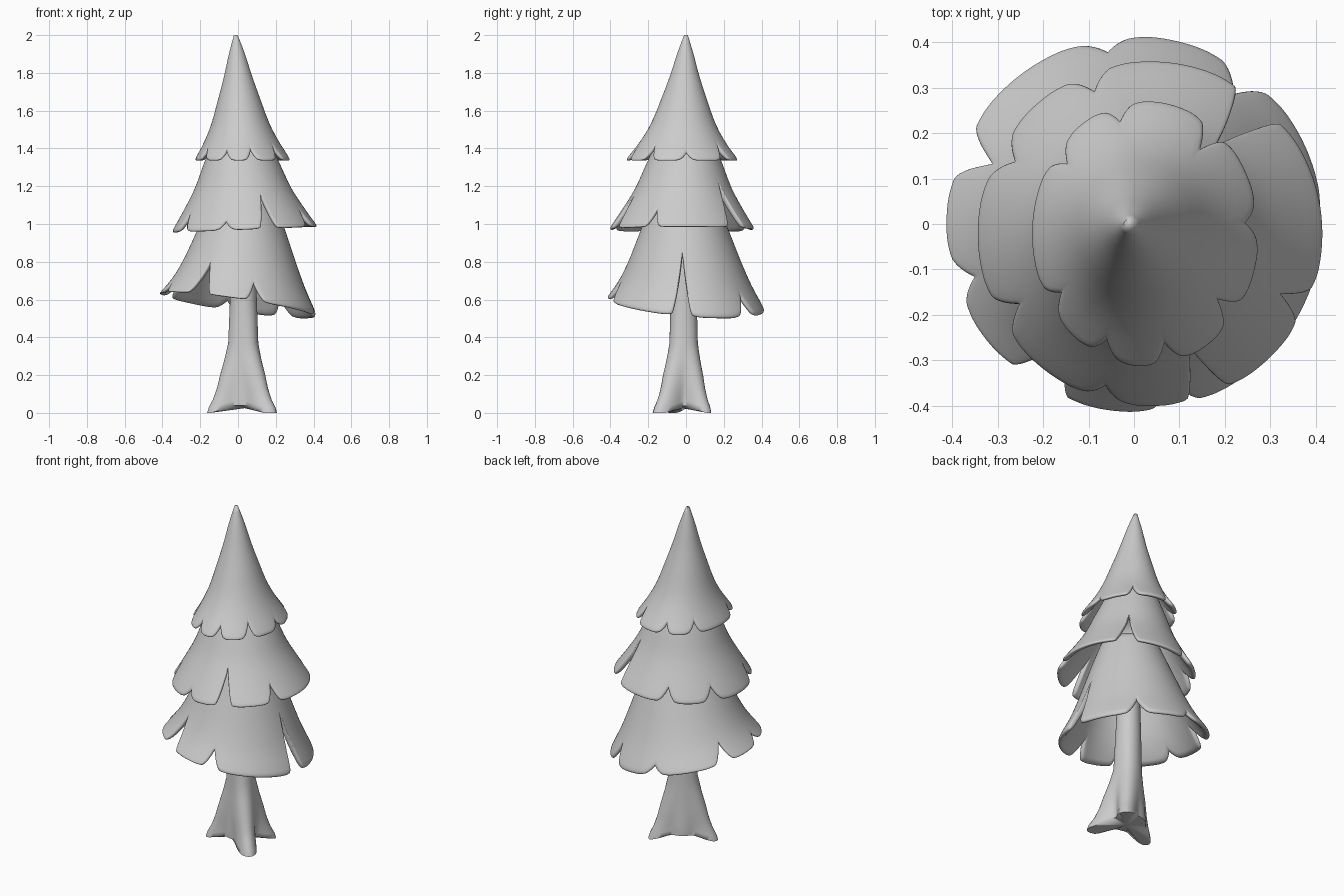
import bpy, bmesh
from math import sin, cos, pi, radians, degrees

if "Cube" in bpy.data.objects:
    bpy.data.objects.remove(bpy.data.objects["Cube"])

COLS = 360


def spline(pts, t):
    """Smooth (Catmull-Rom) value along evenly spaced control points."""
    n = len(pts) - 1
    i = min(int(t * n), n - 1)
    f = t * n - i
    p = [pts[max(0, min(n, i + k))] for k in (-1, 0, 1, 2)]
    return [0.5 * (2 * b + (c - a) * f + (2 * a - 5 * b + 4 * c - d) * f * f
                   + (3 * b - a - 3 * c + d) * f ** 3) for a, b, c, d in zip(*p)]


def gap(a, b):
    return abs((a - b + 180) % 360 - 180)


def loft(name, rings):
    """Closed skin over a stack of rings, smooth shaded."""
    bm = bmesh.new()
    vs = [[bm.verts.new(p) for p in ring] for ring in rings]
    n = len(vs[0])
    for a, b in zip(vs, vs[1:]):
        for j in range(n):
            k = (j + 1) % n
            bm.faces.new((a[j], b[j], b[k], a[k]))
    for ring in (vs[0], vs[-1]):
        c = bm.verts.new([sum(v.co[i] for v in ring) / n for i in range(3)])
        for j in range(n):
            bm.faces.new((ring[j], ring[(j + 1) % n], c))
    bmesh.ops.recalc_face_normals(bm, faces=bm.faces)
    me = bpy.data.meshes.new(name)
    bm.to_mesh(me)
    bm.free()
    ob = bpy.data.objects.new(name, me)
    bpy.context.collection.objects.link(ob)
    bpy.ops.object.select_all(action='DESELECT')
    bpy.context.view_layer.objects.active = ob
    ob.select_set(True)
    bpy.ops.object.shade_smooth_by_angle(angle=radians(75))
    return ob


def skirt(name, profile, top, hem, squash, tilt, notches, thick=0.034):
    """Hollow foliage cone; notches are (angle, depth, half width)."""
    lip = 0.06
    steps = [(k / 14, 0) for k in range(15)]            # outside
    steps += [(1, pi * k / 10) for k in range(1, 11)]   # rounded hem
    steps += [(1 - k / 10, pi) for k in range(1, 8)]    # inside
    rings = []
    for u, ph in steps:
        ring = []
        for j in range(COLS):
            th = 2 * pi * j / COLS
            cut = 0
            for a, depth, w in notches:
                g = gap(degrees(th), a)
                cut = max(cut, depth * max(0, 1 - g / (1.25 * w)) ** 1.25
                          + 0.06 * max(0, 1 - g / (2.6 * w)) ** 2)
            t = max(0, (1 - cut - lip) * u + lip * sin(ph))
            z, r = spline(profile, t)
            r = max(r - thick / 2 * (1 - cos(ph)), 0.001)
            z += t ** 3 * (tilt[0] * cos(th) + tilt[1] * sin(th))
            cx = top[0] + (hem[0] - top[0]) * t
            cy = top[1] + (hem[1] - top[1]) * t
            s = squash * t
            ring.append((cx + r * cos(th) * (1 - s), cy + r * sin(th) * (1 + s), z))
        rings.append(ring)
    return loft(name, rings)


# Three foliage tiers
skirt("top_foliage",
      [(2.0, 0.010), (1.9, 0.043), (1.78, 0.077), (1.65, 0.120),
       (1.53, 0.163), (1.43, 0.215), (1.335, 0.28)],
      (-0.012, 0.0), (0.026, -0.022), 0.08, (0, 0),
      [(104, .03, 6), (142, .04, 6), (212, .04, 6), (248, .03, 6),
       (282, .04, 6), (322, .06, 6), (5, .02, 6), (52, .07, 6)])
skirt("middle_foliage",
      [(1.55, 0.11), (1.43, 0.155), (1.31, 0.205), (1.19, 0.255),
       (1.08, 0.318), (0.97, 0.388)],
      (0.01, 0.0), (0.036, -0.022), 0.0, (0.015, 0.0),
      [(50, .36, 8), (-70, .25, 6), (-25, .10, 5), (-106, .03, 5),
       (-151, .09, 6), (152, .07, 7), (111, .07, 6)])
skirt("lower_foliage",
      [(1.15, 0.16), (1.03, 0.208), (0.91, 0.255), (0.79, 0.303),
       (0.68, 0.355), (0.57, 0.422)],
      (0.025, -0.01), (0.0, 0.0), 0.0, (-0.06, -0.035),
      [(-3, .42, 6), (-77, .12, 6), (-121, .30, 8), (198, .06, 6),
       (157, .14, 7), (99, .03, 6), (53, .09, 7)])

# Trunk flaring into root feet: (z, base radius, foot reach, sharpness)
FEET = [(-42, 1.0), (45, 0.74), (198, 0.78)]
rings = []
for z, base, reach, p in [(0.0, .092, .138, 12), (0.03, .092, .126, 12),
                          (0.07, .090, .10, 10), (0.13, .086, .076, 7),
                          (0.2, .081, .059, 5), (0.28, .075, .036, 4),
                          (0.37, .070, .014, 3), (0.6, .067, .005, 2),
                          (0.9, .06, 0, 2), (1.2, .04, 0, 2)]:
    ring = []
    for j in range(72):
        th = 2 * pi * j / 72
        f = sum(s * max(0, cos(th - radians(a))) ** p for a, s in FEET)
        lift = 0.04 * (1 - min(1, 1.4 * f)) * max(0, 1 - z / 0.2)
        r = base + reach * f
        ring.append((0.028 + r * cos(th), -0.012 + r * sin(th), z + lift))
    rings.append(ring)
loft("trunk", rings)
